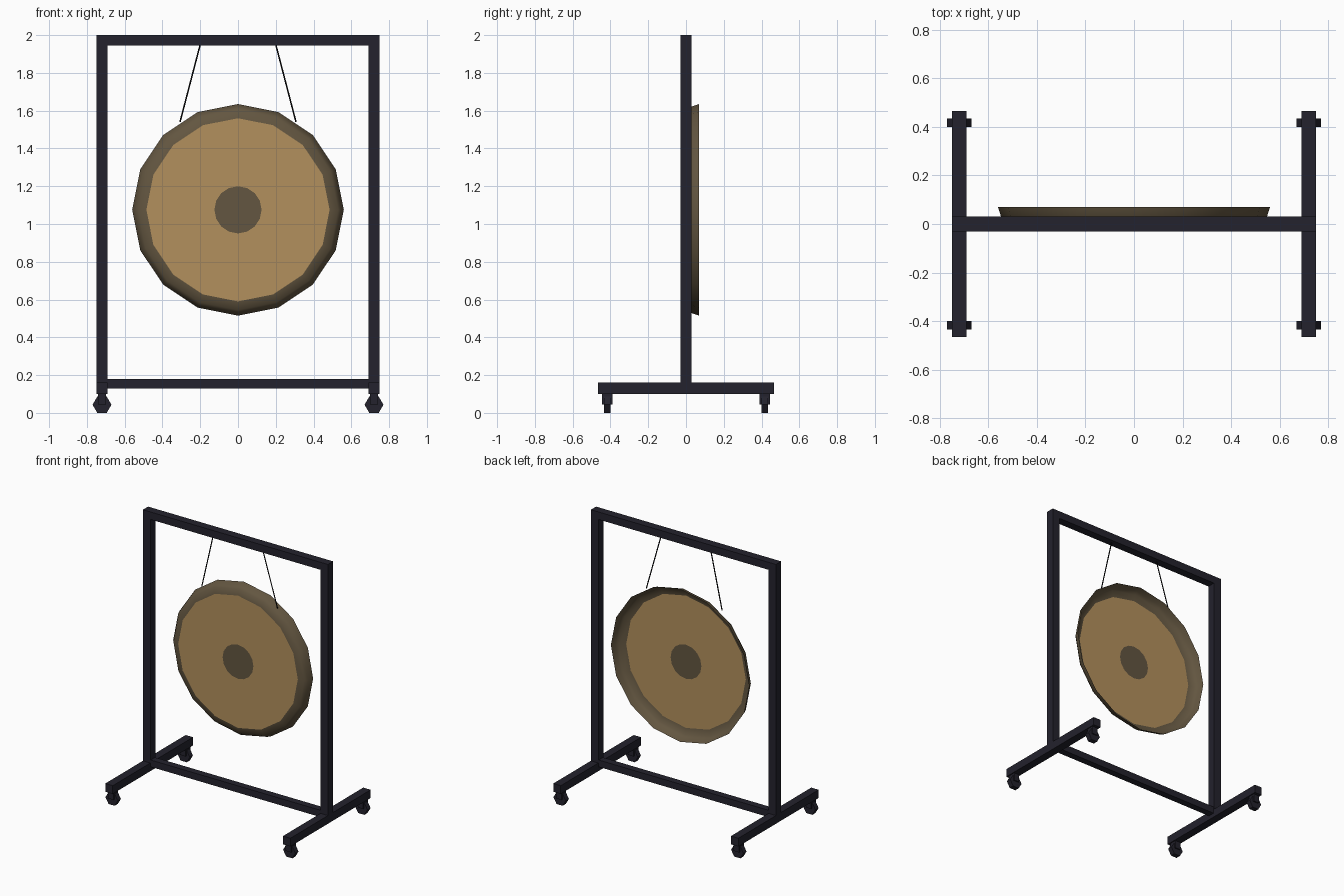
import bpy, bmesh, math
from mathutils import Vector

if "Cube" in bpy.data.objects:
    bpy.data.objects.remove(bpy.data.objects["Cube"])


def material(name, rgb):
    m = bpy.data.materials.new(name)
    m.diffuse_color = (*rgb, 1)
    m.use_nodes = True
    m.node_tree.nodes["Principled BSDF"].inputs["Base Color"].default_value = m.diffuse_color
    return m


FRAME = material("dark frame", (0.017, 0.016, 0.026))
BRONZE = material("bronze face", (0.45, 0.28, 0.11))
AGED = material("aged bronze", (0.125, 0.093, 0.052))
CORD = material("black cord", (0.004, 0.004, 0.005))


def finish(name, bm, mats):
    me = bpy.data.meshes.new(name)
    bm.to_mesh(me)
    bm.free()
    for m in mats:
        me.materials.append(m)
    ob = bpy.data.objects.new(name, me)
    bpy.context.collection.objects.link(ob)
    return ob


def box(name, lo, hi, mat=FRAME):
    bm = bmesh.new()
    bmesh.ops.create_cube(bm, size=1)
    for v in bm.verts:
        v.co = [(a + b) / 2 + c * (b - a) for a, b, c in zip(lo, hi, v.co)]
    return finish(name, bm, [mat])


def rod(name, a, b, radius, sides, mat):
    a, b = Vector(a), Vector(b)
    bm = bmesh.new()
    bmesh.ops.create_cone(bm, cap_ends=True, segments=sides, radius1=radius,
                          radius2=radius, depth=(b - a).length)
    bm.transform((b - a).to_track_quat('Z', 'Y').to_matrix().to_4x4())
    bmesh.ops.translate(bm, verts=bm.verts, vec=(a + b) / 2)
    return finish(name, bm, [mat])


# Frame beams
box("top_beam", (-0.75, -0.03, 1.945), (0.75, 0.03, 2.0))
box("lower_bar", (-0.69, -0.025, 0.13), (0.69, 0.025, 0.18))

for side, s in (("left", -1), ("right", 1)):
    cx = 0.72 * s
    # Posts and feet
    box(side + "_post", (cx - 0.03, -0.03, 0.16), (cx + 0.03, 0.03, 1.945))
    box(side + "_foot", (cx - 0.03, -0.465, 0.10), (cx + 0.03, 0.465, 0.16))
    # Casters: fork block and six-sided wheel, points to the sides
    for end, e in (("front", -1), ("back", 1)):
        cy = 0.417 * e
        box(f"{side}_{end}_fork", (cx - 0.022, cy - 0.027, 0.045), (cx + 0.022, cy + 0.027, 0.10))
        bm = bmesh.new()
        rings = [[bm.verts.new((cx + 0.05 * math.cos(i * math.pi / 3), cy + d,
                                0.0433 + 0.05 * math.sin(i * math.pi / 3)))
                  for i in range(6)] for d in (-0.018, 0.018)]
        for ring in rings:
            bm.faces.new(ring)
        for i in range(6):
            j = (i + 1) % 6
            bm.faces.new((rings[0][i], rings[0][j], rings[1][j], rings[1][i]))
        bmesh.ops.recalc_face_normals(bm, faces=bm.faces)
        finish(f"{side}_{end}_wheel", bm, [FRAME])
    # Hanging cords
    rod(side + "_cord", (0.2 * s, 0, 1.95), (0.307 * s, 0.02, 1.54), 0.004, 6, CORD)

# Gong: sixteen-sided dish, open to the back
SIDES, CZ = 16, 1.075
profile = [(0.125, 0), (0.485, 0), (0.53, 0.01), (0.548, 0.032), (0.56, 0.07)]
bm = bmesh.new()
rings = [[bm.verts.new((r * math.sin(2 * math.pi * i / SIDES), y,
                        CZ + r * math.cos(2 * math.pi * i / SIDES)))
          for i in range(SIDES)] for r, y in profile]
bm.faces.new(rings[0]).material_index = 1
for k in range(len(rings) - 1):
    for i in range(SIDES):
        j = (i + 1) % SIDES
        f = bm.faces.new((rings[k][i], rings[k + 1][i], rings[k + 1][j], rings[k][j]))
        f.material_index = 0 if k == 0 else 1
        f.smooth = k > 0
bmesh.ops.recalc_face_normals(bm, faces=bm.faces)
bm.normal_update()
if bm.faces[:][0].normal.y > 0:
    bmesh.ops.reverse_faces(bm, faces=bm.faces)
for e in bm.edges:
    # crisp border between the flat face and the curved rim
    if len({f.material_index for f in e.link_faces}) > 1:
        e.smooth = False
finish("gong", bm, [BRONZE, AGED])
